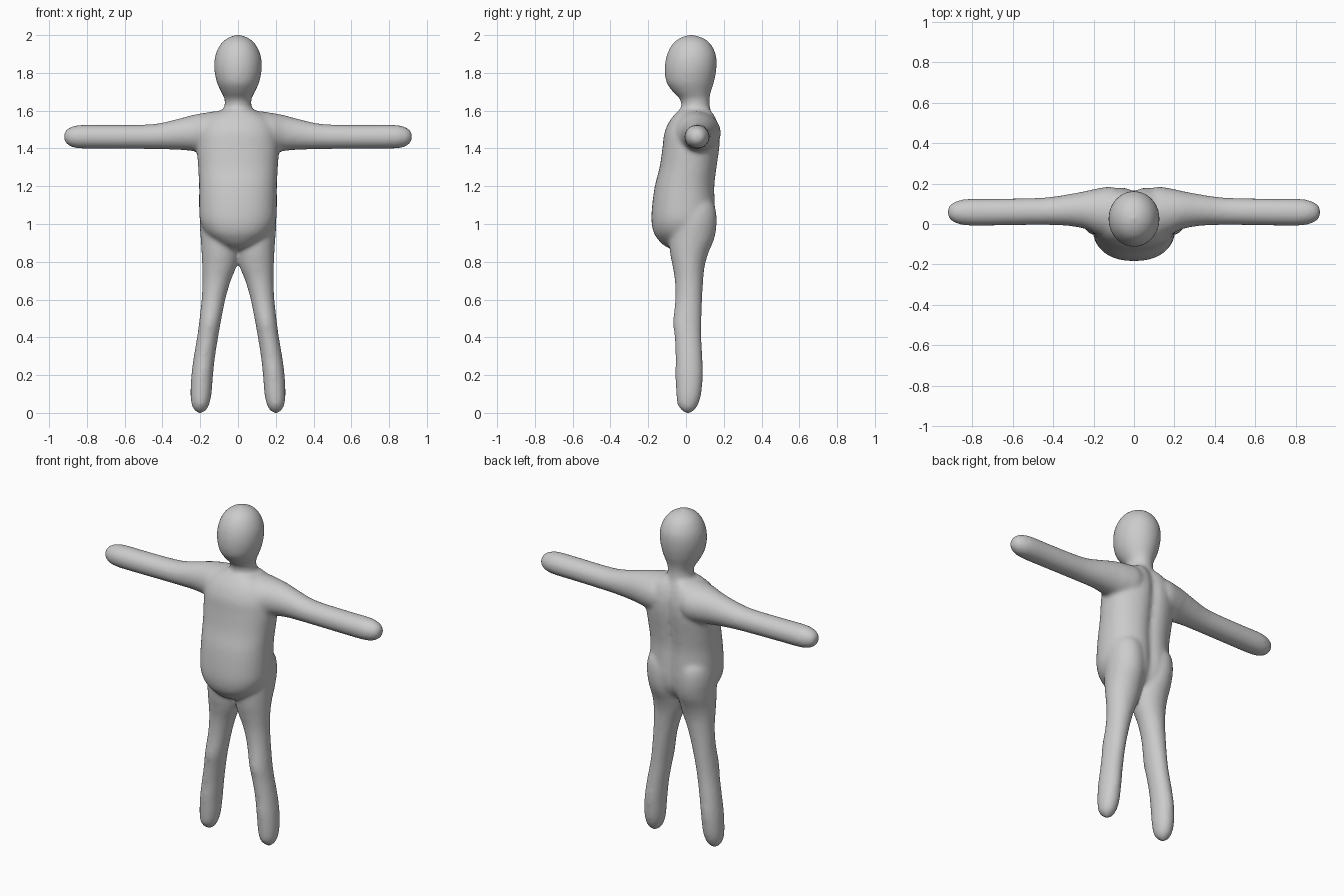
import bpy, bmesh, math

SIDES = 40
STEPS = 5


def spline(rows):
    """Smoothly interpolate section rows with a Catmull-Rom curve."""
    out = []
    for i in range(len(rows) - 1):
        p0, p1, p2 = rows[max(i - 1, 0)], rows[i], rows[i + 1]
        p3 = rows[min(i + 2, len(rows) - 1)]
        for s in range(STEPS):
            t = s / STEPS
            out.append([0.5 * (2 * b + (c - a) * t + (2 * a - 5 * b + 4 * c - d) * t * t
                               + (3 * b - a - 3 * c + d) * t ** 3)
                        for a, b, c, d in zip(p0, p1, p2, p3)])
    return out + [list(rows[-1])]


def loft(bm, rows, place, power=2.0):
    """Skin oval sections (t, u_min, u_max, v_min, v_max); place maps (t, u, v) to 3D."""
    rings = []
    for t, u0, u1, v0, v1 in spline(rows):
        ring = []
        for k in range(SIDES):
            a = 2 * math.pi * k / SIDES
            c, s = math.cos(a), math.sin(a)
            u = (u0 + u1) / 2 + (u1 - u0) / 2 * math.copysign(abs(c) ** (2 / power), c)
            v = (v0 + v1) / 2 + (v1 - v0) / 2 * math.copysign(abs(s) ** (2 / power), s)
            ring.append(bm.verts.new(place(t, u, v)))
        rings.append(ring)
    faces = [bm.faces.new(rings[0]), bm.faces.new(rings[-1])]
    for a, b in zip(rings, rings[1:]):
        for k in range(SIDES):
            n = (k + 1) % SIDES
            faces.append(bm.faces.new((a[k], a[n], b[n], b[k])))
    bmesh.ops.recalc_face_normals(bm, faces=faces)


def upright(t, u, v):
    return (u, v, t)


def torso_place(t, u, v):
    # spine groove down the back
    if v > 0.05:
        v -= 0.022 * math.exp(-(u / 0.035) ** 2)
    return (u, v, t)


bm = bmesh.new()

# torso with round belly
loft(bm, [(0.865, -0.03, 0.03, -0.07, 0.05),
          (0.885, -0.09, 0.09, -0.115, 0.11),
          (0.92, -0.14, 0.14, -0.15, 0.14),
          (0.96, -0.178, 0.178, -0.173, 0.155),
          (1.02, -0.202, 0.202, -0.183, 0.162),
          (1.10, -0.206, 0.206, -0.179, 0.160),
          (1.20, -0.206, 0.206, -0.165, 0.157),
          (1.30, -0.211, 0.211, -0.140, 0.168),
          (1.40, -0.217, 0.217, -0.125, 0.182),
          (1.48, -0.21, 0.21, -0.115, 0.184),
          (1.54, -0.185, 0.185, -0.09, 0.172),
          (1.58, -0.14, 0.14, -0.06, 0.155),
          (1.61, -0.07, 0.07, -0.03, 0.135)], torso_place, 2.3)

# head and neck
loft(bm, [(1.52, -0.12, 0.12, -0.05, 0.14),
          (1.58, -0.09, 0.09, -0.035, 0.135),
          (1.62, -0.073, 0.073, -0.024, 0.127),
          (1.66, -0.071, 0.071, -0.032, 0.125),
          (1.70, -0.090, 0.090, -0.070, 0.132),
          (1.75, -0.112, 0.112, -0.104, 0.148),
          (1.82, -0.126, 0.126, -0.113, 0.161),
          (1.89, -0.121, 0.121, -0.103, 0.160),
          (1.95, -0.094, 0.094, -0.074, 0.133),
          (1.985, -0.055, 0.055, -0.032, 0.09),
          (2.002, -0.008, 0.008, 0.017, 0.033)], upright)

for side in (1, -1):
    # leg, thigh and buttock
    loft(bm, [(-0.002, 0.19, 0.21, 0.0, 0.02),
              (0.015, 0.168, 0.232, -0.025, 0.045),
              (0.045, 0.152, 0.246, -0.045, 0.065),
              (0.10, 0.140, 0.252, -0.052, 0.081),
              (0.20, 0.132, 0.247, -0.056, 0.090),
              (0.30, 0.121, 0.234, -0.055, 0.087),
              (0.40, 0.105, 0.217, -0.060, 0.082),
              (0.48, 0.091, 0.206, -0.068, 0.082),
              (0.60, 0.067, 0.193, -0.057, 0.086),
              (0.70, 0.038, 0.188, -0.059, 0.091),
              (0.78, 0.006, 0.190, -0.072, 0.100),
              (0.85, -0.008, 0.193, -0.085, 0.120),
              (0.93, -0.008, 0.198, -0.09, 0.152),
              (1.02, 0.0, 0.203, -0.08, 0.163),
              (1.10, 0.02, 0.19, -0.05, 0.15),
              (1.16, 0.06, 0.15, 0.0, 0.10)],
         lambda t, u, v: (side * u, v, t))
    # arm and shoulder: t along x, u = y, v = z
    loft(bm, [(0.02, -0.02, 0.13, 1.42, 1.58),
              (0.10, -0.07, 0.182, 1.37, 1.597),
              (0.18, -0.052, 0.176, 1.375, 1.588),
              (0.24, -0.025, 0.163, 1.386, 1.577),
              (0.32, -0.010, 0.148, 1.393, 1.556),
              (0.42, -0.005, 0.133, 1.396, 1.533),
              (0.52, -0.005, 0.128, 1.397, 1.526),
              (0.70, -0.008, 0.125, 1.398, 1.525),
              (0.82, -0.008, 0.124, 1.399, 1.525),
              (0.875, 0.002, 0.114, 1.406, 1.517),
              (0.91, 0.022, 0.094, 1.426, 1.498),
              (0.923, 0.05, 0.066, 1.454, 1.47)],
         lambda t, u, v: (side * t, u, v))

bmesh.ops.recalc_face_normals(bm, faces=bm.faces)
mesh = bpy.data.meshes.new("body")
bm.to_mesh(mesh)
bm.free()
body = bpy.data.objects.new("body", mesh)
bpy.context.collection.objects.link(body)

clay = bpy.data.materials.new("light grey")
clay.diffuse_color = (0.6, 0.6, 0.6, 1)
mesh.materials.append(clay)

# fuse the parts into one soft skin
fuse = body.modifiers.new("fuse", 'REMESH')
fuse.mode = 'VOXEL'
fuse.voxel_size = 0.011
fuse.use_smooth_shade = True
soft = body.modifiers.new("soften", 'SMOOTH')
soft.factor = 0.5
soft.iterations = 10
